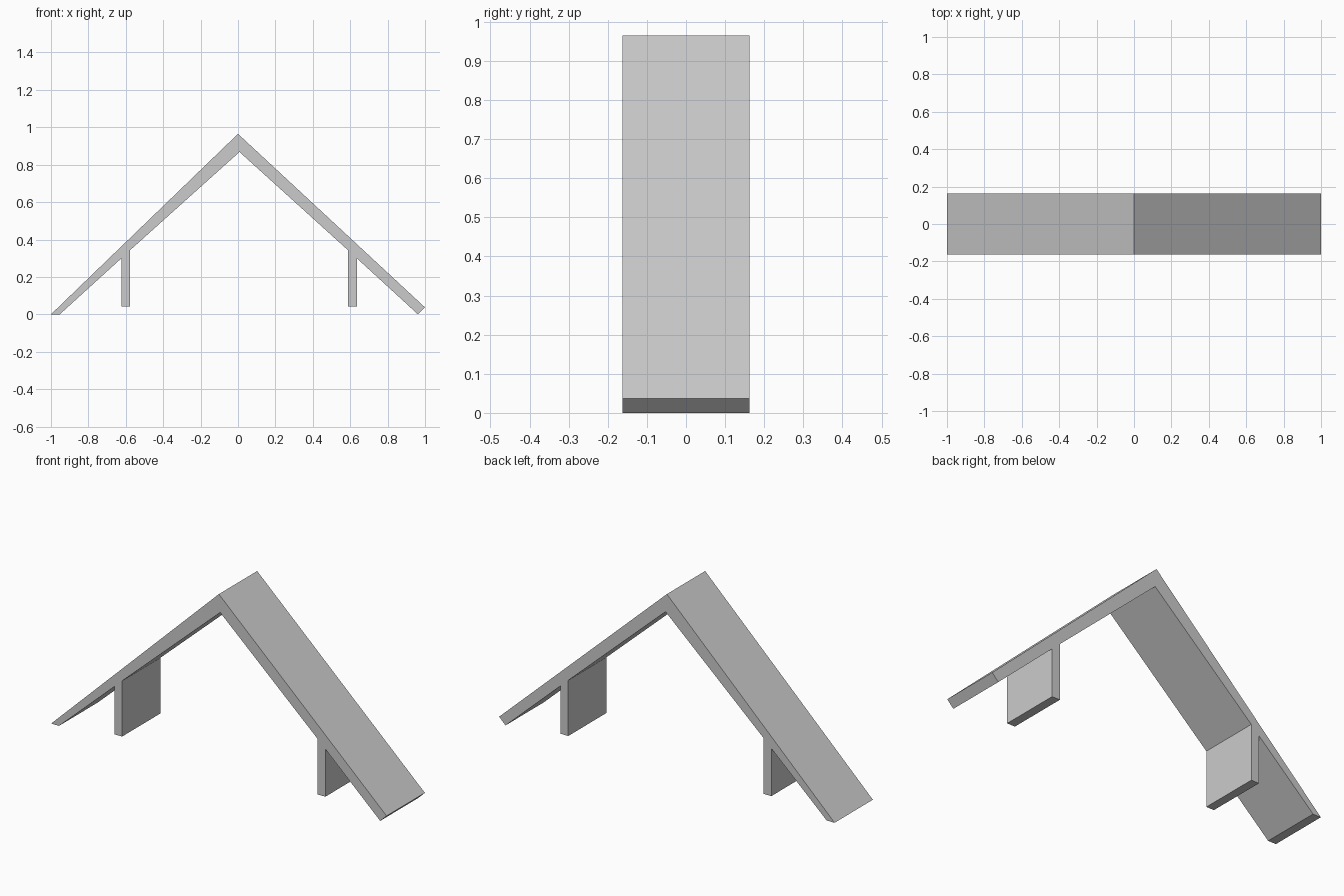
import bpy
import bmesh

cube = bpy.data.objects.get("Cube")
if cube:
    bpy.data.objects.remove(cube, do_unlink=True)

grey = bpy.data.materials.new("light_grey")
grey.use_nodes = True
colour = (0.6, 0.6, 0.6, 1)
grey.diffuse_color = colour
grey.node_tree.nodes["Principled BSDF"].inputs["Base Color"].default_value = colour

HALF_DEPTH = 0.163


def extrude_profile(name, points):
    """Extrude a closed x-z outline along y."""
    bm = bmesh.new()
    face = bm.faces.new([bm.verts.new((x, -HALF_DEPTH, z)) for x, z in points])
    result = bmesh.ops.extrude_face_region(bm, geom=[face])
    moved = [v for v in result["geom"] if isinstance(v, bmesh.types.BMVert)]
    bmesh.ops.translate(bm, verts=moved, vec=(0, 2 * HALF_DEPTH, 0))
    bmesh.ops.recalc_face_normals(bm, faces=bm.faces)
    mesh = bpy.data.meshes.new(name)
    bm.to_mesh(mesh)
    bm.free()
    mesh.materials.append(grey)
    obj = bpy.data.objects.new(name, mesh)
    bpy.context.collection.objects.link(obj)
    return obj


# Where each leg meets the underside, from its outer to its inner edge
right_joint = [(-0.623, 0.30), (-0.577, 0.343)]
left_joint = [(0.635, 0.30), (0.588, 0.343)]

# Bent roof: right foot is cut level, left foot is cut square
extrude_profile("roof", [(-1, 0), (0, 0.965), (1, 0.037), (0.962, 0)]
                + left_joint + [(0.008, 0.868)] + right_joint[::-1] + [(-0.953, 0)])

# Upright legs with tops mitred to the slope
for name, joint in (("right_leg", right_joint), ("left_leg", left_joint)):
    (outer, _), (inner, _) = joint
    extrude_profile(name, joint + [(inner, 0.043), (outer, 0.043)])
